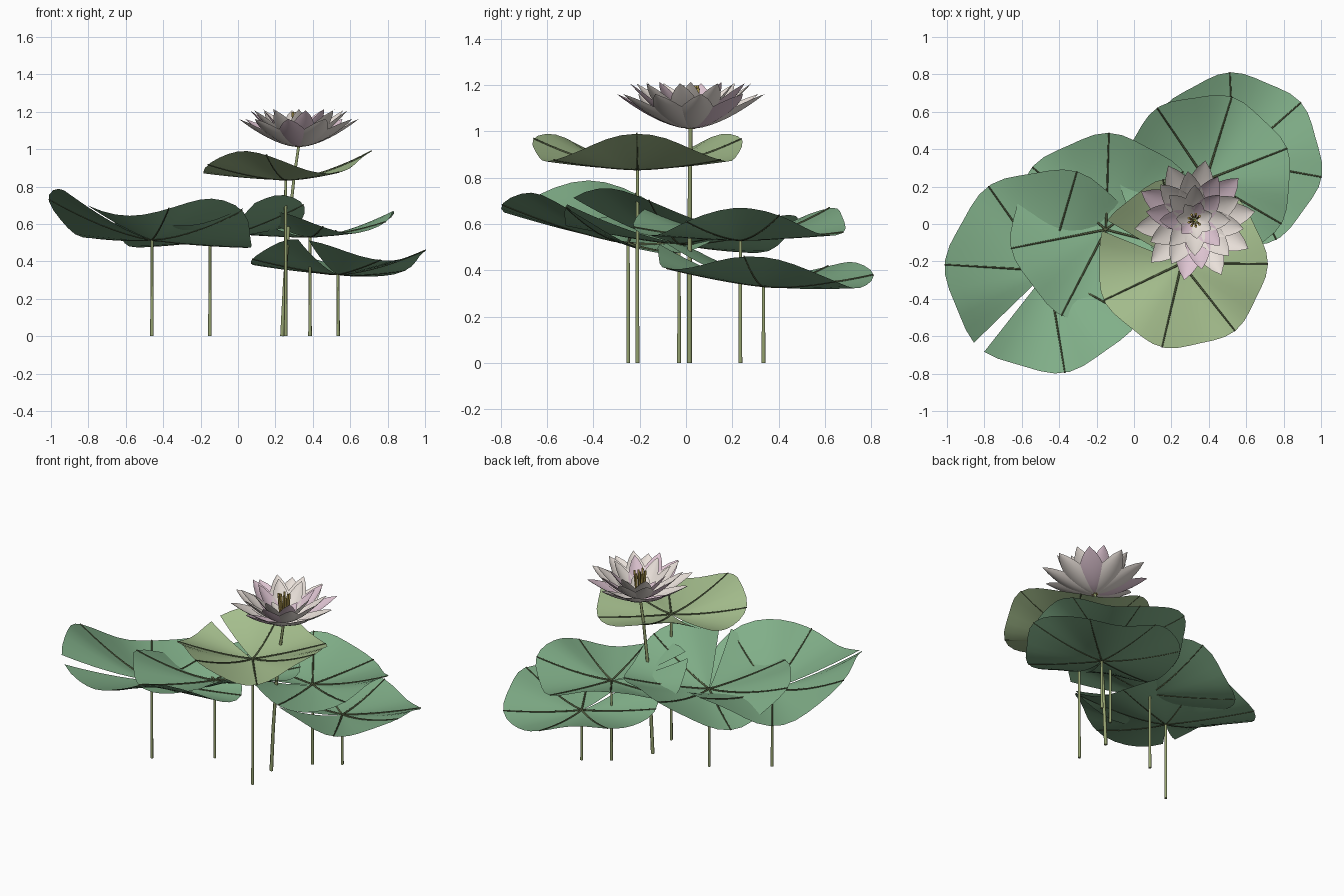
import bpy
from math import sin, cos, radians, pi, tau

if "Cube" in bpy.data.objects:
    bpy.data.objects.remove(bpy.data.objects["Cube"])


def material(name, rgb):
    m = bpy.data.materials.new(name)
    m.diffuse_color = (*rgb, 1)
    m.use_nodes = True
    m.node_tree.nodes["Principled BSDF"].inputs["Base Color"].default_value = m.diffuse_color
    return m


GREEN = material("leaf_green", (0.22, 0.43, 0.25))
LIGHT = material("leaf_light_green", (0.38, 0.52, 0.27))
STEM = material("stem_green", (0.30, 0.36, 0.16))
VEIN = material("vein_green", (0.10, 0.13, 0.06))
WHITE = material("petal_white", (0.82, 0.75, 0.70))
PINK = material("petal_pink", (0.74, 0.56, 0.65))
GOLD = material("stamen_gold", (0.45, 0.33, 0.08))


def mesh_object(name, verts, faces, mat):
    me = bpy.data.meshes.new(name)
    me.from_pydata(verts, [], faces)
    me.materials.append(mat)
    me.polygons.foreach_set("use_smooth", [True] * len(me.polygons))
    ob = bpy.data.objects.new(name, me)
    bpy.context.collection.objects.link(ob)
    return ob


def grid_faces(rows, cols):
    return [(r * cols + c, (r + 1) * cols + c, (r + 1) * cols + c + 1, r * cols + c + 1)
            for r in range(rows - 1) for c in range(cols - 1)]


def tubes(name, paths, radius, mat, taper=1.0):
    # one curve object holding several round rods
    cu = bpy.data.curves.new(name, 'CURVE')
    cu.dimensions = '3D'
    cu.bevel_depth = radius
    cu.bevel_resolution = 1
    cu.use_fill_caps = True
    for pts in paths:
        sp = cu.splines.new('POLY')
        sp.points.add(len(pts) - 1)
        for i, (p, co) in enumerate(zip(sp.points, pts)):
            p.co = (*co, 1)
            p.radius = 1 + (taper - 1) * i / (len(pts) - 1)
    cu.materials.append(mat)
    ob = bpy.data.objects.new(name, cu)
    bpy.context.collection.objects.link(ob)
    return ob


def lily_pad(label, cx, cy, cz, radius, notch, peak, rise, amp, tilt, tilt_dir, mat):
    # waving round leaf with a narrow notch, six raised veins and a stem
    def surface(s, deg, lift=0.0):
        a = radians(deg)
        wobble = 1 + 0.025 * cos(radians(7 * (deg - notch)))
        r = radius * s * wobble
        z = s ** 1.6 * (rise + amp * cos(3 * radians(deg - peak)))
        z += s * tilt * cos(radians(deg - tilt_dir))
        return (cx + r * cos(a), cy + r * sin(a), cz + z + lift)

    rings, segs, gap = 9, 42, 3.8
    verts = [surface(max(i / (rings - 1), 0.004), notch + gap + (360 - 2 * gap) * j / segs)
             for i in range(rings) for j in range(segs + 1)]
    faces = [tuple(reversed(f)) for f in grid_faces(rings, segs + 1)]
    faces = [tuple(reversed(f)) for f in faces]
    mesh_object(label + "_leaf", verts, faces, mat)
    veins = [[surface(i / 8, notch + k * 360 / 7, 0.002) for i in range(9)] for k in range(1, 7)]
    tubes(label + "_veins", veins, 0.006, VEIN, 0.6)
    tubes(label + "_stem", [[(cx, cy, 0), (cx, cy, cz)]], 0.0095, STEM, 0.8)


# leaves: position, radius, notch angle, wave, tilt
lily_pad("upper", 0.255, -0.21, 0.835, 0.45, 154, 0, 0.095, 0.06, 0.0, 0, LIGHT)
lily_pad("left", -0.46, -0.25, 0.515, 0.54, 228, 194, 0.115, 0.08, 0.10, 235, GREEN)
lily_pad("middle", -0.15, -0.03, 0.515, 0.505, 294, 320, 0.10, 0.06, 0.08, 320, GREEN)
lily_pad("right", 0.385, 0.235, 0.53, 0.455, 227, 0, 0.08, 0.06, 0.0, 0, GREEN)
lily_pad("low_right", 0.535, 0.335, 0.33, 0.465, 247, 0, 0.09, 0.05, 0.05, 255, GREEN)

# flower
FX, FY, FZ = 0.325, 0.02, 1.012
tubes("flower_stem", [[(0.235, 0.015, 0), (0.25, 0.015, 0.3), (0.272, 0.016, 0.6),
                       (0.30, 0.018, 0.85), (FX, FY, FZ + 0.01)]], 0.011, STEM, 0.75)


def petal_ring(name, count, offset, reach, height, width, curl, base):
    rows, cols = 9, 7
    for k in range(count):
        a = radians(offset) + tau * k / count
        verts = []
        for i in range(rows):
            t = i / (rows - 1)
            w = width * (sin(pi * t ** 0.85) ** 0.75 if 0 < t < 1 else 0) + 0.006 * (1 - t)
            for j in range(cols):
                u = 2 * j / (cols - 1) - 1
                r = 0.012 + (reach - 0.012) * t - 0.10 * w * u * u
                z = base + height * t ** curl + 0.28 * w * u * u
                v = u * w
                verts.append((FX + r * cos(a) - v * sin(a), FY + r * sin(a) + v * cos(a), FZ + z))
        mesh_object(f"{name}_{k + 1}", verts, grid_faces(rows, cols),
                    PINK if k % 3 == 1 else WHITE)


petal_ring("outer_petal", 10, 8, 0.325, 0.15, 0.078, 1.6, 0.0)
petal_ring("middle_petal", 10, 26, 0.265, 0.19, 0.066, 1.5, 0.006)
petal_ring("inner_petal", 8, 0, 0.19, 0.19, 0.052, 1.4, 0.012)
petal_ring("core_petal", 7, 20, 0.10, 0.09, 0.036, 1.3, 0.014)

# stamens
stamens = []
for k in range(9):
    a = tau * k / 9
    c, s = (cos(a), sin(a)) if k else (0, 0)
    stamens.append([(FX + 0.015 * c, FY + 0.015 * s, FZ),
                    (FX + 0.028 * c, FY + 0.028 * s, FZ + 0.09),
                    (FX + 0.034 * c, FY + 0.034 * s, FZ + 0.175 + 0.012 * (k % 2))])
tubes("stamens", stamens, 0.005, GOLD, 1.4)
